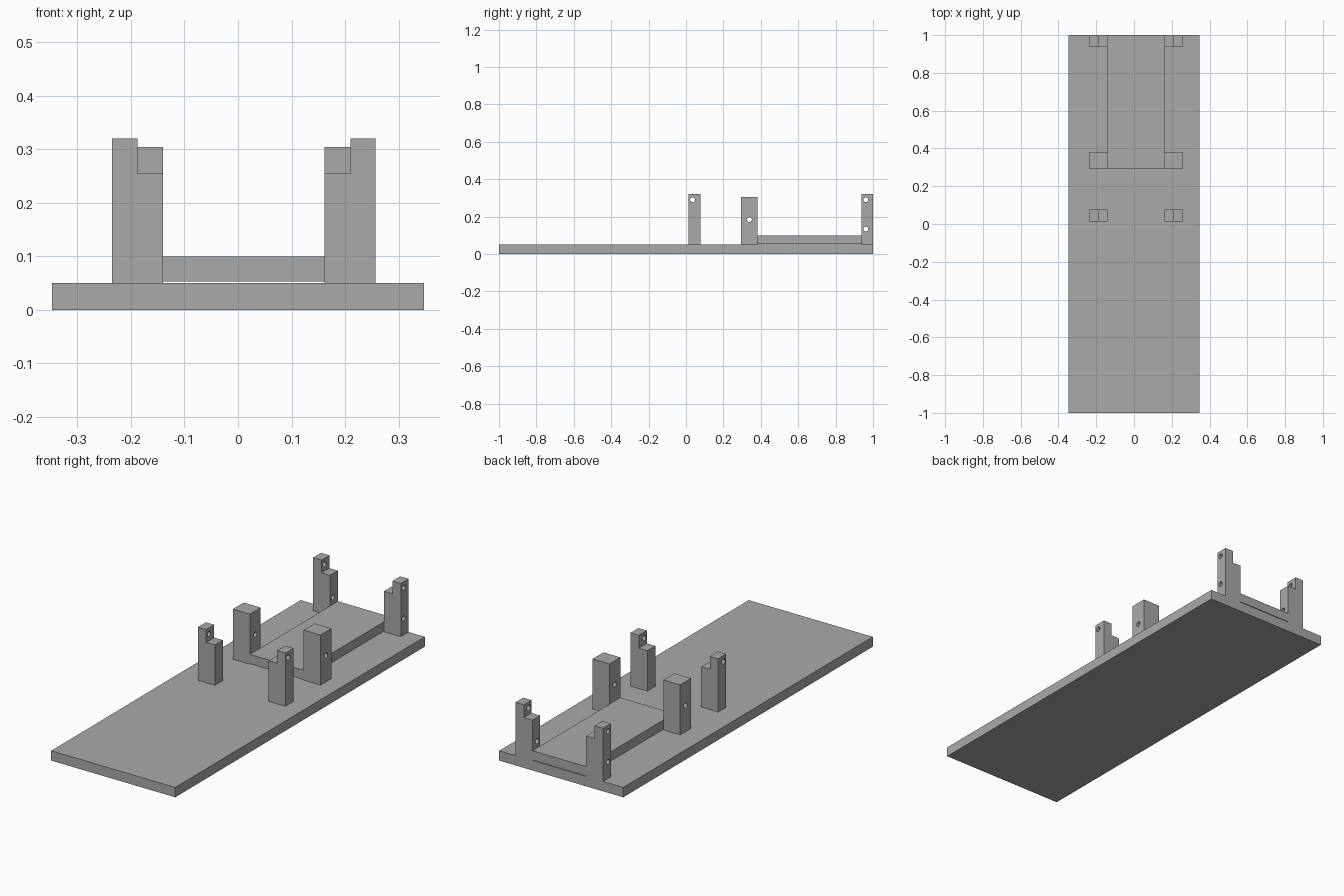
import bpy
import bmesh
import math
from mathutils import Matrix

default = bpy.data.objects.get("Cube")
if default:
    bpy.data.objects.remove(default, do_unlink=True)

AXIS_X = 0.011                            # centre line of the plate and posts
BASE_TOP = 0.05
INNER, STEP, OUTER = 0.151, 0.199, 0.246  # post widths from the centre line
HOLE_RADIUS = 0.013

grey = bpy.data.materials.new("mid_grey")
grey.use_nodes = True
grey.diffuse_color = (0.4, 0.4, 0.4, 1)
grey.node_tree.nodes["Principled BSDF"].inputs["Base Color"].default_value = (0.4, 0.4, 0.4, 1)


def finish(name, bm, origin_x=0.0):
    bmesh.ops.recalc_face_normals(bm, faces=bm.faces)
    mesh = bpy.data.meshes.new(name)
    bm.to_mesh(mesh)
    bm.free()
    obj = bpy.data.objects.new(name, mesh)
    obj.location.x = origin_x
    mesh.materials.append(grey)
    bpy.context.scene.collection.objects.link(obj)
    return obj


def prism(name, outline, y0, y1, origin_x=0.0):
    """Extrude an outline of (x, z) points from y0 to y1."""
    bm = bmesh.new()
    face = bm.faces.new([bm.verts.new((x, y0, z)) for x, z in outline])
    grown = bmesh.ops.extrude_face_region(bm, geom=[face])["geom"]
    verts = [v for v in grown if isinstance(v, bmesh.types.BMVert)]
    bmesh.ops.translate(bm, vec=(0, y1 - y0, 0), verts=verts)
    return finish(name, bm, origin_x)


def rect(x0, x1, z0, z1):
    return [(x0, z0), (x1, z0), (x1, z1), (x0, z1)]


def post_pair(name, outline, y0, y1, holes):
    """One post with cross holes, mirrored over the centre line."""
    post = prism(name, outline, y0, y1, AXIS_X)
    bm = bmesh.new()
    for y, z in holes:
        place = Matrix.Translation(((INNER + OUTER) / 2, y, z)) @ Matrix.Rotation(math.pi / 2, 4, "Y")
        bmesh.ops.create_cone(bm, cap_ends=True, segments=20, radius1=HOLE_RADIUS,
                              radius2=HOLE_RADIUS, depth=0.2, matrix=place)
    cutter = finish(name + "_drill", bm, AXIS_X)
    cutter.hide_render = True

    cut = post.modifiers.new("holes", "BOOLEAN")
    cut.operation = "DIFFERENCE"
    cut.solver = "EXACT"
    cut.object = cutter
    post.modifiers.new("mirror", "MIRROR")

    bpy.context.view_layer.objects.active = post
    for modifier in ("holes", "mirror"):
        bpy.ops.object.modifier_apply(modifier=modifier)
    bpy.data.objects.remove(cutter, do_unlink=True)


# Base board and the raised plate just above it
prism("base_board", rect(-0.348, 0.348, 0, BASE_TOP), -1, 1)
prism("raised_plate", rect(-INNER, INNER, 0.053, 0.1), 0.295, 1, AXIS_X)

# Stepped posts, with the low step on the inner side
stepped = [(INNER, BASE_TOP), (OUTER, BASE_TOP), (OUTER, 0.32),
           (STEP, 0.32), (STEP, 0.255), (INNER, 0.255)]
post_pair("front_posts", stepped, 0.014, 0.078, [(0.035, 0.29)])
post_pair("back_posts", stepped, 0.938, 1, [(0.961, 0.29), (0.961, 0.134)])

# Plain square posts beside the front edge of the plate
post_pair("middle_posts", rect(INNER, OUTER, BASE_TOP, 0.304), 0.295, 0.382, [(0.339, 0.184)])
